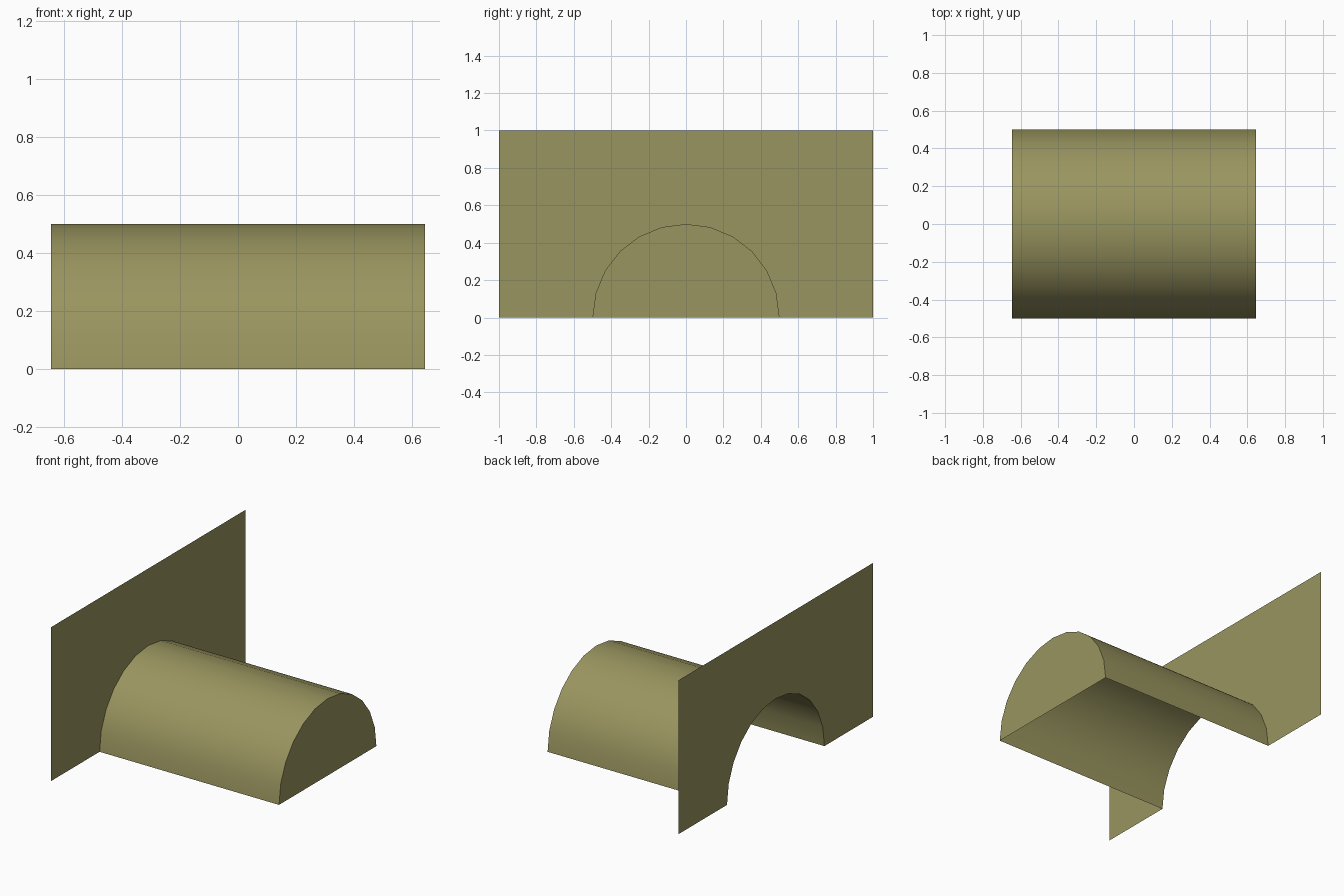
import bpy
import bmesh
import math

default_cube = bpy.data.objects.get("Cube")
if default_cube:
    bpy.data.objects.remove(default_cube, do_unlink=True)

HALF_LENGTH = 0.645   # wall sits at -x, end cap at +x
RADIUS = 0.5
SEGMENTS = 12
WALL_HALF_WIDTH = 1.0
WALL_HEIGHT = 1.0

olive = bpy.data.materials.new("olive")
olive.use_nodes = True
color = (0.32, 0.30, 0.115, 1.0)
olive.diffuse_color = color
bsdf = olive.node_tree.nodes["Principled BSDF"]
bsdf.inputs["Base Color"].default_value = color
bsdf.inputs["Roughness"].default_value = 0.8


def arch(x):
    """Half-circle points running from -y over the top to +y."""
    angles = [math.pi * (1 - i / SEGMENTS) for i in range(SEGMENTS + 1)]
    return [(x, RADIUS * math.cos(a), RADIUS * math.sin(a)) for a in angles]


def make_sheet(name, polygons, smooth=False):
    """Open surface made from a list of polygons, welded along shared edges."""
    bm = bmesh.new()
    for points in polygons:
        bm.faces.new([bm.verts.new(p) for p in points])
    bmesh.ops.remove_doubles(bm, verts=bm.verts, dist=1e-5)
    for face in bm.faces:
        face.smooth = smooth
    mesh = bpy.data.meshes.new(name)
    bm.to_mesh(mesh)
    bm.free()
    mesh.materials.append(olive)
    obj = bpy.data.objects.new(name, mesh)
    bpy.context.collection.objects.link(obj)
    return obj


# Half-round tunnel shell, open underneath
near, far = arch(-HALF_LENGTH), arch(HALF_LENGTH)
make_sheet("tunnel_vault",
           [(near[i], far[i], far[i + 1], near[i + 1]) for i in range(SEGMENTS)],
           smooth=True)

# Flat cap closing the far end
make_sheet("tunnel_end_cap", [far[::-1]])

# Upright wall with the arched opening cut from its lower edge
w, h, x = WALL_HALF_WIDTH, WALL_HEIGHT, -HALF_LENGTH
make_sheet("portal_wall",
           [near + [(x, w, 0), (x, w, h), (x, -w, h), (x, -w, 0)]])
